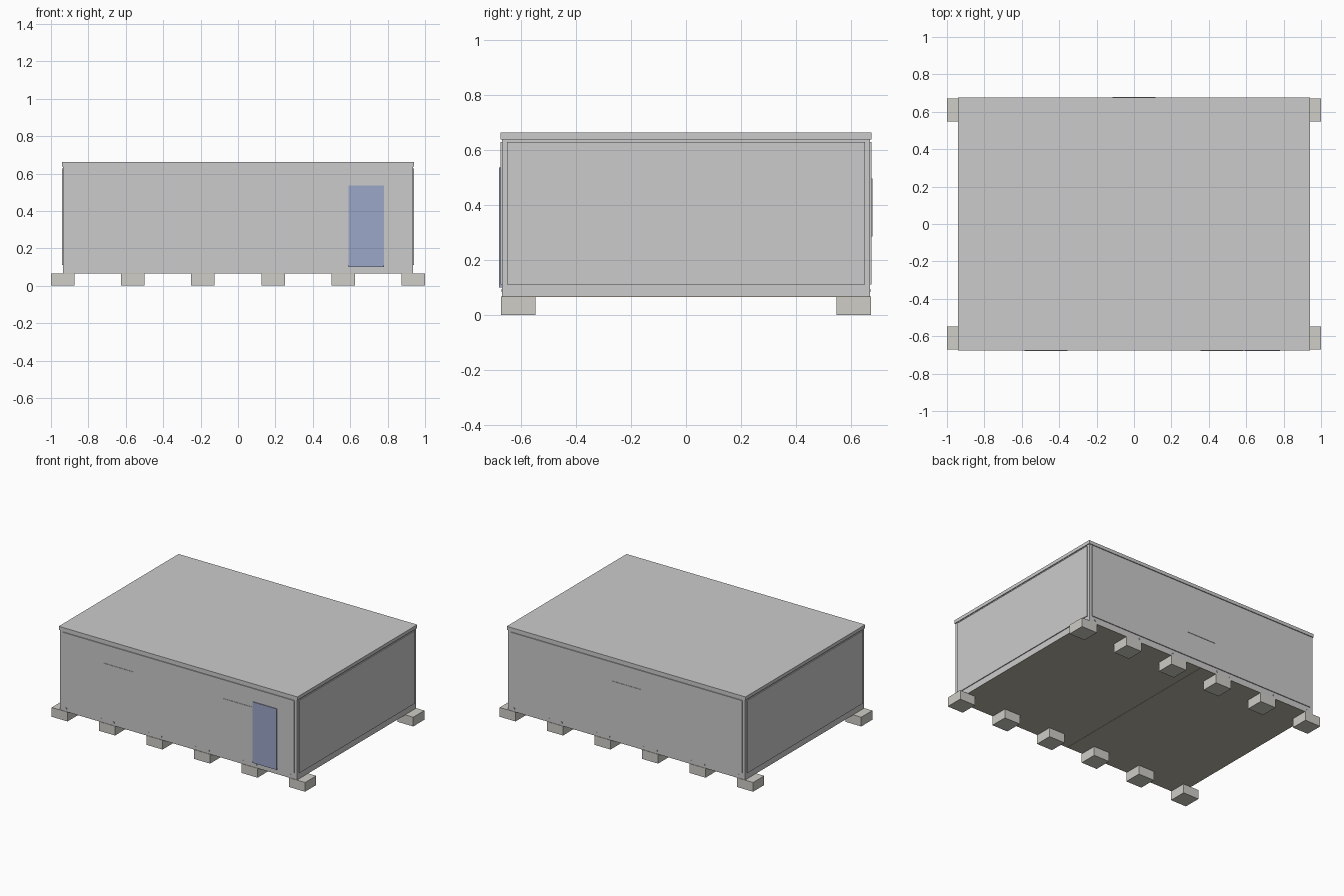
import bpy

if "Cube" in bpy.data.objects:
    bpy.data.objects.remove(bpy.data.objects["Cube"])


def material(name, rgb):
    m = bpy.data.materials.new(name)
    m.diffuse_color = (*rgb, 1)
    m.use_nodes = True
    m.node_tree.nodes["Principled BSDF"].inputs["Base Color"].default_value = m.diffuse_color
    return m


def box(name, x, y, z, mat=None):
    """Axis-aligned box from (min, max) ranges."""
    bpy.ops.mesh.primitive_cube_add(
        size=1, location=[(a + b) / 2 for a, b in (x, y, z)])
    ob = bpy.context.object
    ob.name = name
    ob.scale = [b - a for a, b in (x, y, z)]
    bpy.ops.object.transform_apply(location=False, rotation=False, scale=True)
    if mat:
        ob.data.materials.append(mat)
    return ob


concrete = material("concrete", (0.62, 0.61, 0.57))
floor_mat = material("floor_brown", (0.5, 0.46, 0.38))
door_mat = material("door_blue", (0.33, 0.39, 0.58))

# Body frame (bottom rails and corner posts) and roof cap
FX, FY = 0.936, 0.669
box("body_frame", (-FX, FX), (-FY, FY), (0.068, 0.64))
box("roof_cap", (-0.942, 0.942), (-0.675, 0.675), (0.638, 0.662))

# Floor slabs with a centre seam
for name, x in (("left", (-FX, -0.001)), ("right", (0.001, FX))):
    box("floor_" + name, x, (-FY, FY), (0.065, 0.0685), floor_mat)

# Slightly raised wall panels on all four sides
for name, s in (("front", -1), ("back", 1)):
    box("wall_panel_" + name, (-0.915, 0.915),
        sorted((s * 0.66, s * 0.675)), (0.11, 0.628))
for name, s in (("left", -1), ("right", 1)):
    box("wall_panel_" + name, sorted((s * 0.93, s * 0.942)),
        (-0.65, 0.65), (0.11, 0.628))

# Door
box("door", (0.592, 0.78), (-0.68, -0.668), (0.1, 0.535), door_mat)

# Flush window panes: two at the front, one at the back
for name, xc, s in (("front_left", -0.47, -1), ("front_right", 0.47, -1),
                    ("back", 0.0, 1)):
    box("window_" + name, (xc - 0.115, xc + 0.115),
        sorted((s * 0.67, s * 0.678)), (0.285, 0.495))

# Foundation blocks in two rows, with small anchor plates on the rail above
for row, s in (("front", -1), ("back", 1)):
    for i, xc in enumerate((-0.9375, -0.5625, -0.1875, 0.1875, 0.5625, 0.9375)):
        box(f"foundation_block_{row}_{i}", (xc - 0.0625, xc + 0.0625),
            sorted((s * 0.547, s * 0.672)), (0, 0.066), concrete)
        for dx in (-0.05, 0.05):
            if abs(xc + dx) < 0.92:
                box(f"anchor_plate_{row}_{i}",
                    (xc + dx - 0.005, xc + dx + 0.005),
                    sorted((s * 0.667, s * 0.671)), (0.083, 0.093))
